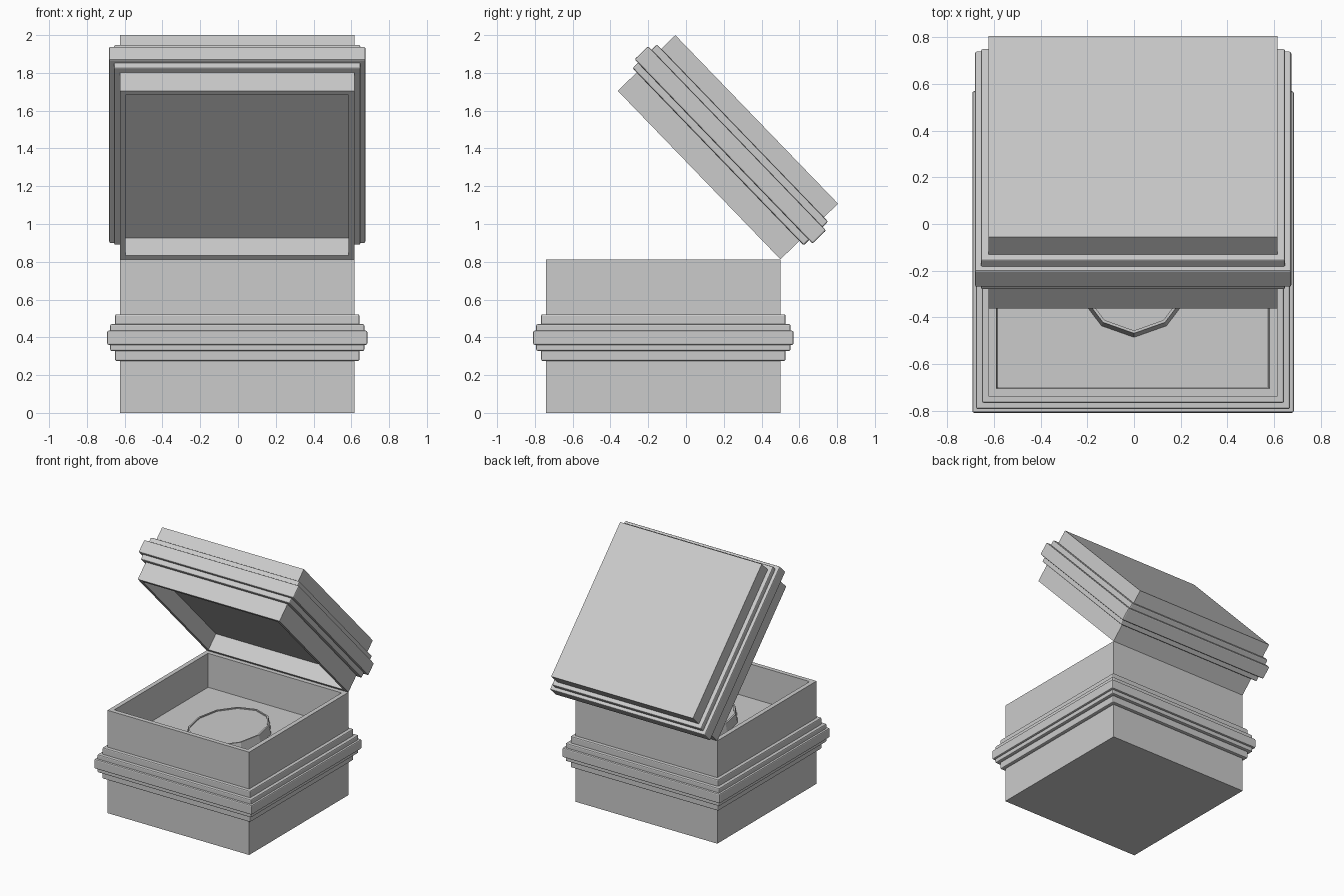
import bpy, bmesh, math
from mathutils import Matrix, Vector

if "Cube" in bpy.data.objects:
    bpy.data.objects.remove(bpy.data.objects["Cube"])

CX, HALF = -0.004, 0.62          # shared centre line and half width
HINGE = Vector((0, 0.50, 0.813))


def finish(bm, name):
    bmesh.ops.recalc_face_normals(bm, faces=bm.faces)
    me = bpy.data.meshes.new(name)
    bm.to_mesh(me)
    bm.free()
    ob = bpy.data.objects.new(name, me)
    bpy.context.collection.objects.link(ob)
    return ob


def block(bm, cy, half, z0, z1):
    m = Matrix.Translation((CX, cy, (z0 + z1) / 2)) @ Matrix.Diagonal((2 * half, 2 * half, z1 - z0, 1))
    bmesh.ops.create_cube(bm, size=1, matrix=m)


def sink(bm, face, rim, depth, taper=0.0):
    """Inset a face and push it inward to make a recess."""
    n = face.normal.copy()
    bmesh.ops.inset_region(bm, faces=[face], thickness=rim)
    new = bmesh.ops.extrude_discrete_faces(bm, faces=[face])["faces"][0]
    bmesh.ops.translate(bm, verts=new.verts, vec=-n * depth)
    if taper:
        c = new.calc_center_median()
        for v in new.verts:
            v.co += (c - v.co).normalized() * taper


def hollow_box(name, cy, z0, z1, up, rim, depth, taper=0.0):
    bm = bmesh.new()
    block(bm, cy, HALF, z0, z1)
    bm.normal_update()
    face = max(bm.faces, key=lambda f: f.normal.z * up)
    sink(bm, face, rim, depth, taper)
    return finish(bm, name)


def band(name, cy, overhang, z0, z1):
    bm = bmesh.new()
    block(bm, cy, HALF + overhang, z0, z1)
    ob = finish(bm, name)
    mod = ob.modifiers.new("soft_edges", "BEVEL")
    mod.width, mod.segments = 0.008, 2
    return ob


# Lower box with its stepped moulding
CY = -0.12
hollow_box("box_base", CY, 0, 0.813, 1, 0.05, 0.265, 0.008)
for i, (o, z0, z1) in enumerate([(0.027, 0.275, 0.522), (0.053, 0.328, 0.47), (0.069, 0.36, 0.435)]):
    band(f"base_band_{i + 1}", CY, o, z0, z1)

# Lid, modelled flat with the hinge on its back lower edge, then swung open
lid = [hollow_box("lid", -HALF, 0, 0.424, -1, 0.042, 0.13)]
for i, (o, z0, z1) in enumerate([(0.032, 0.14, 0.32), (0.058, 0.18, 0.28)]):
    lid.append(band(f"lid_band_{i + 1}", -HALF, o, z0, z1))
for ob in lid:
    ob.matrix_world = Matrix.Translation(HINGE) @ Matrix.Rotation(math.radians(-46), 4, 'X')

# Twelve-sided oval medallion resting on the box floor
bm = bmesh.new()
bmesh.ops.create_cone(bm, cap_ends=True, segments=12, radius1=1, radius2=0.95, depth=0.075)
bm.normal_update()
top = max(bm.faces, key=lambda f: f.normal.z)
bmesh.ops.transform(bm, verts=bm.verts,
                    matrix=Matrix.Translation((0, -0.117, 0.58)) @ Matrix.Diagonal((0.28, 0.37, 1, 1)))
bm.normal_update()
sink(bm, top, 0.012, 0.008)
finish(bm, "medallion")
